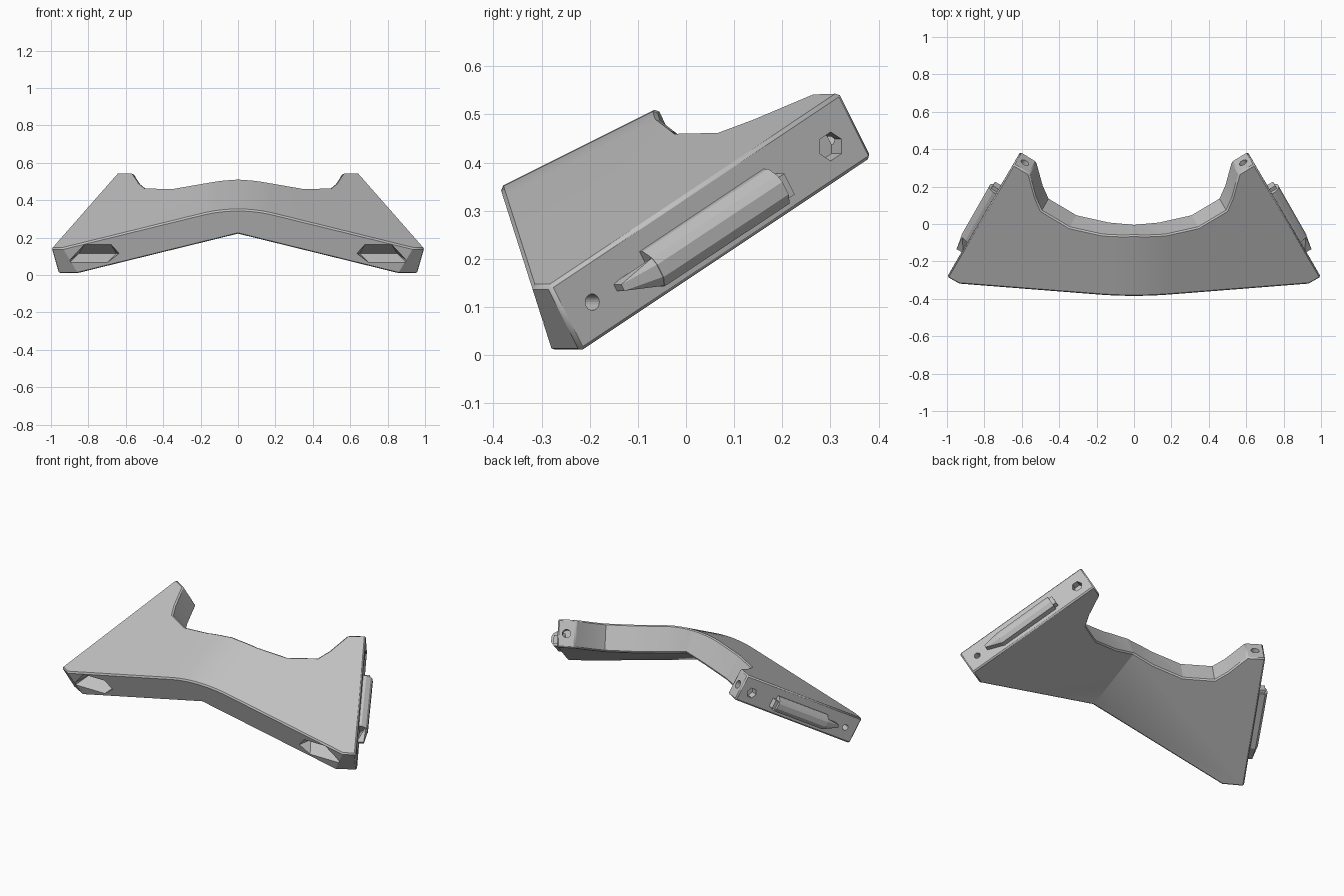
import bpy, bmesh, math
from mathutils import Vector

cube = bpy.data.objects.get("Cube")
if cube:
    bpy.data.objects.remove(cube, do_unlink=True)

# Single plain grey
grey = bpy.data.materials.new("matte grey")
grey.use_nodes = True
colour = (0.53, 0.53, 0.53, 1)
grey.diffuse_color = colour
grey.node_tree.nodes["Principled BSDF"].inputs["Base Color"].default_value = colour

# Upper plane of the left wing: z = HEIGHT - FALL * x + RISE * y
HEIGHT, FALL, RISE, THICK = 0.571, 0.285, 0.5, 0.157
normal = Vector((FALL, -RISE, 1)).normalized()
outward = Vector((RISE, FALL, 0)).normalized()   # side wall normal
upslope = normal.cross(outward).normalized()
if upslope.z < 0:
    upslope.negate()


def on_top(x, y):
    return Vector((x, y, HEIGHT - FALL * x + RISE * y))


corner = on_top(1, -0.285)


def on_side(s, m, d=0):
    """Point s up the side wall, m below its top edge, d outside it."""
    return corner + upslope * s - normal * m + outward * d


def make_object(name, bm):
    mesh = bpy.data.meshes.new(name)
    bm.to_mesh(mesh)
    bm.free()
    mesh.materials.append(grey)
    ob = bpy.data.objects.new(name, mesh)
    bpy.context.collection.objects.link(ob)
    return ob


def add_hull(bm, points):
    verts = [bm.verts.new(p) for p in points]
    res = bmesh.ops.convex_hull(bm, input=verts)
    junk = {g for k in ("geom_interior", "geom_unused") for g in res[k]
            if isinstance(g, bmesh.types.BMVert)}
    bmesh.ops.delete(bm, geom=list(junk), context="VERTS")


def add_hole(bm, centre, axis, ref, radius, sides, depth):
    axis = axis.normalized()
    a = (ref - axis * ref.dot(axis)).normalized()
    b = axis.cross(a)
    ring = [a * radius * math.cos(i * math.tau / sides)
            + b * radius * math.sin(i * math.tau / sides) for i in range(sides)]
    add_hull(bm, [centre + p + axis * t for t in (0.02, -depth) for p in ring])


def tidy(bm):
    bmesh.ops.dissolve_limit(bm, angle_limit=0.01, verts=bm.verts, edges=bm.edges)
    bmesh.ops.recalc_face_normals(bm, faces=bm.faces)


def slice_off(bm, point, direction, fill=True):
    bmesh.ops.bisect_plane(bm, geom=bm.verts[:] + bm.edges[:] + bm.faces[:],
                           plane_co=point, plane_no=direction, clear_outer=True)
    if fill:
        bmesh.ops.holes_fill(bm, edges=[e for e in bm.edges if e.is_boundary])


# Wing slab: outline on the tilted plane, pushed through the thickness
outline = [(-0.1, -0.07), (0.04, -0.069), (0.17, -0.057), (0.345, -0.018), (0.494, 0.071),
           (0.525, 0.14), (0.56, 0.268), (0.645, 0.32), (1, -0.285), (0.565, -0.533), (-0.1, -0.6)]
bm = bmesh.new()
face = bm.faces.new([bm.verts.new(on_top(x, y)) for x, y in outline])
side = bmesh.ops.extrude_face_region(bm, geom=[face], use_keep_orig=True)
bmesh.ops.translate(bm, vec=-normal * THICK,
                    verts=[g for g in side["geom"] if isinstance(g, bmesh.types.BMVert)])
bmesh.ops.recalc_face_normals(bm, faces=bm.faces)

# Flat front wall, leaning forward
slice_off(bm, Vector((0, -0.275, 0)), Vector((0, -1, -0.319)))

# Rounded ridge where the wings meet
REACH, STEPS = 0.2, 6
for i in range(STEPS):
    x = REACH * i / STEPS
    z = HEIGHT - FALL * REACH / 2 - FALL * x * x / (2 * REACH)
    slice_off(bm, Vector((x, 0, z)), Vector((FALL * x / REACH, -RISE, 1)))
bmesh.ops.recalc_face_normals(bm, faces=bm.faces)
slice_off(bm, Vector((0, 0, 0)), Vector((-1, 0, 0)), fill=False)
body = make_object("bracket_body", bm)

mirror = body.modifiers.new("mirror", "MIRROR")
mirror.merge_threshold = 0.0005
bevel = body.modifiers.new("edge chamfer", "BEVEL")
bevel.width, bevel.segments = 0.009, 1
bevel.limit_method, bevel.angle_limit = "ANGLE", math.radians(42)

# Recesses: each cutter is its own object, mirrored for both wings
cutters = []


def add_cutter(name, build):
    bm = bmesh.new()
    build(bm)
    tidy(bm)
    ob = make_object(name, bm)
    ob.modifiers.new("mirror", "MIRROR")
    ob.hide_render = True
    ob.display_type = "WIRE"
    cutters.append(ob)


def front_pocket(bm):
    rim = [(0.9, 0.065), (0.9, 0.08), (0.82, 0.165), (0.68, 0.165), (0.635, 0.115), (0.7, 0.065)]
    pts = [Vector((x, -0.275 - 0.319 * z - 0.004, z)) for x, z in rim]
    pts += [Vector((x, -0.22, 0.115)) for x in (0.65, 0.85)]
    add_hull(bm, pts)


up = Vector((0, 0, 1))
tip = (on_top(0.56, 0.268) + on_top(0.645, 0.32)) / 2 - normal * THICK / 2
add_cutter("front_pocket_cutter", front_pocket)
add_cutter("nut_recess_cutter",
           lambda bm: add_hole(bm, on_side(0.733, 0.087), outward, up, 0.03, 6, 0.05))
add_cutter("pin_hole_cutter",
           lambda bm: add_hole(bm, on_side(0.074, 0.081), outward, up, 0.017, 20, 0.06))
add_cutter("tip_hole_cutter",
           lambda bm: add_hole(bm, tip, upslope, normal, 0.023, 20, 0.05))
for ob in cutters:
    cut = body.modifiers.new(ob.name, "BOOLEAN")
    cut.operation, cut.solver, cut.object = "DIFFERENCE", "EXACT", ob
    ob.hide_set(True)

# Side rail: bevelled bar with a pointed foot and a short end tab
bm = bmesh.new()
section = [(0.047, -0.01), (0.047, 0.012), (0.062, 0.036), (0.078, 0.045),
           (0.108, 0.045), (0.13, 0.03), (0.13, -0.01)]
add_hull(bm, [on_side(s, m, d) for s in (0.225, 0.57) for m, d in section])
add_hull(bm, [on_side(0.228, m, d * 0.97) for m, d in section if m > 0.06]
         + [on_side(0.137, m, d) for m in (0.075, 0.09) for d in (-0.01, 0.03)])
add_hull(bm, [on_side(s, m, d) for s in (0.56, 0.59)
              for m in (0.07, 0.12) for d in (-0.01, 0.03)])
tidy(bm)
rail = make_object("side_rail", bm)
rail.modifiers.new("mirror", "MIRROR")

# Smooth only the shallow bends of the ridge and rails
bpy.ops.object.select_all(action="DESELECT")
for ob in (body, rail):
    ob.select_set(True)
bpy.context.view_layer.objects.active = body
bpy.ops.object.shade_smooth_by_angle(angle=math.radians(20))
